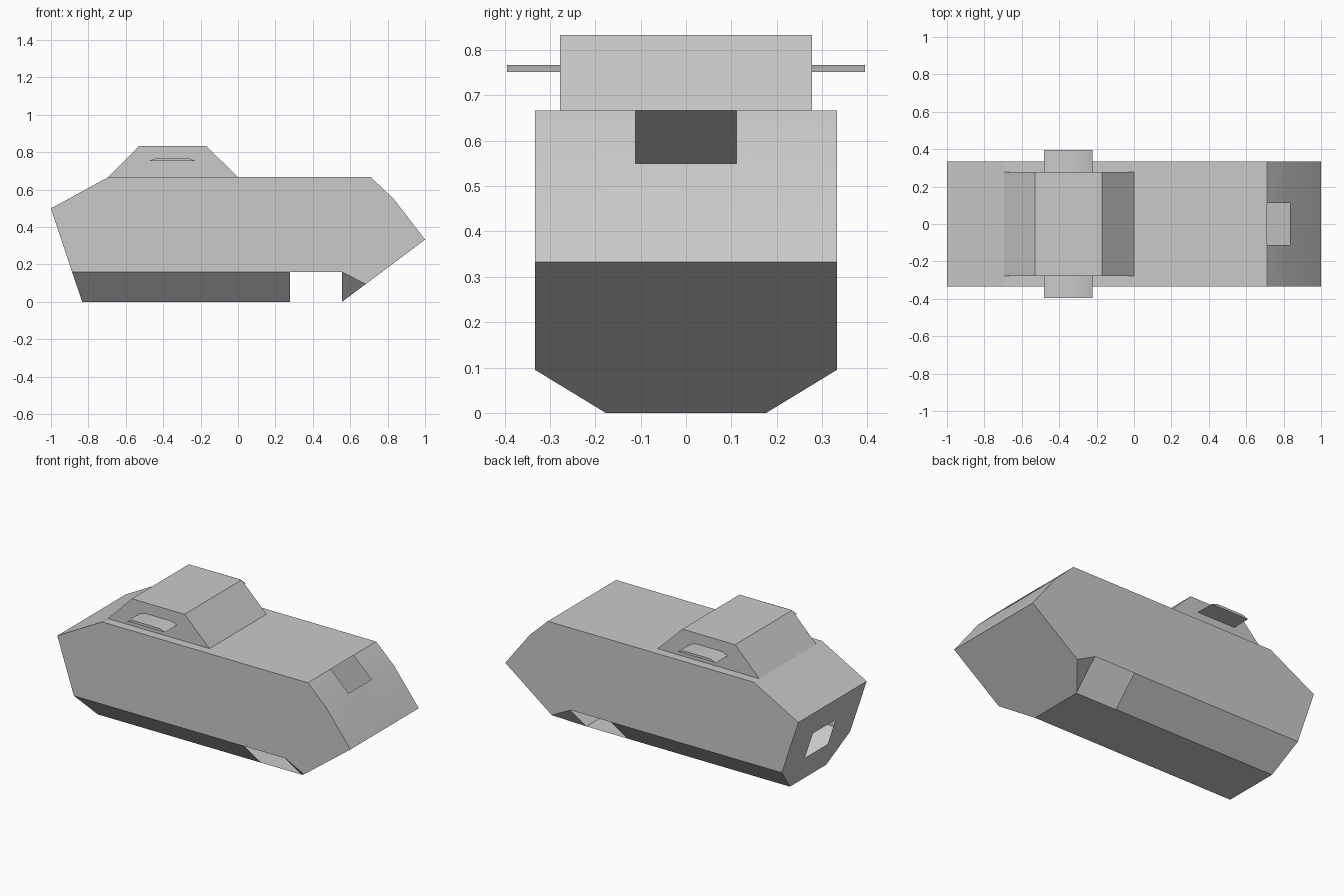
import bpy, bmesh, math
from mathutils import Vector

cube = bpy.data.objects.get("Cube")
if cube:
    bpy.data.objects.remove(cube, do_unlink=True)

grey = bpy.data.materials.new("plain_grey")
grey.use_nodes = True
colour = (0.59, 0.59, 0.59, 1)
grey.diffuse_color = colour
grey.node_tree.nodes["Principled BSDF"].inputs["Base Color"].default_value = colour


def finish(name, bm):
    """Turn a bmesh into a shaded, coloured object."""
    bmesh.ops.recalc_face_normals(bm, faces=bm.faces[:])
    mesh = bpy.data.meshes.new(name)
    bm.to_mesh(mesh)
    bm.free()
    mesh.materials.append(grey)
    obj = bpy.data.objects.new(name, mesh)
    bpy.context.collection.objects.link(obj)
    bpy.ops.object.select_all(action='DESELECT')
    obj.select_set(True)
    bpy.context.view_layer.objects.active = obj
    bpy.ops.object.shade_smooth_by_angle(angle=math.radians(25))
    return obj


def prism(name, profile, y0, y1, open_edge=None):
    """Extrude an x-z profile along y, leaving one strip open if asked."""
    bm = bmesh.new()
    rings = [[bm.verts.new((x, y, z)) for x, z in profile] for y in (y0, y1)]
    for ring in rings:
        bm.faces.new(ring)
    n = len(profile)
    for i in range(n):
        if i != open_edge:
            j = (i + 1) % n
            bm.faces.new((rings[0][i], rings[0][j], rings[1][j], rings[1][i]))
    return finish(name, bm)


def cut_opening(bm, face, planes, inside):
    """Slice one face along planes and remove the pieces inside the opening."""
    pieces = [face]
    for co, no in planes:
        geom = set(pieces)
        for f in pieces:
            geom.update(f.edges, f.verts)
        cut = bmesh.ops.bisect_plane(bm, geom=list(geom), plane_co=co, plane_no=no)
        pieces = [g for g in cut["geom"] if isinstance(g, bmesh.types.BMFace)]
    doomed = [f for f in pieces if inside(f.calc_center_median())]
    bmesh.ops.delete(bm, geom=doomed, context='FACES')


# Hull shell: side outline at full width, belly outline at narrow width
WIDE, NARROW = 0.333, 0.177
side = {"tail": (-1, 0.5), "roof_back": (-0.694, 0.667), "roof_front": (0.71, 0.667),
        "brow": (0.833, 0.55), "nose": (1, 0.333), "chin": (0.683, 0.095),
        "sill_front": (0.556, 0.16), "sill_mid": (0.278, 0.16), "sill_back": (-0.887, 0.16)}
belly = {"keel_front": (0.556, 0), "keel_mid": (0.278, 0), "keel_back": (-0.833, 0)}

bm = bmesh.new()
pts = {}
for s in (-1, 1):
    for outline, width in ((side, WIDE), (belly, NARROW)):
        for key, (x, z) in outline.items():
            pts[key, s] = bm.verts.new((x, s * width, z))


def across(*keys):
    """Face spanning both sides of the hull."""
    return bm.faces.new([pts[k, -1] for k in keys] + [pts[k, 1] for k in reversed(keys)])


# Side walls and lower chamfers, with the open bay between them
for s in (-1, 1):
    for keys in (tuple(side), ("chin", "keel_front", "sill_front"),
                 ("sill_mid", "keel_mid", "keel_back", "sill_back")):
        bm.faces.new([pts[k, s] for k in keys])

# Roof, nose, belly and tail
across("tail", "roof_back")
across("roof_back", "roof_front")
windscreen = across("roof_front", "brow")
across("brow", "nose")
across("nose", "chin", "keel_front")
across("keel_front", "keel_mid")
across("keel_mid", "keel_back")
tail_face = across("keel_back", "sill_back", "tail")

# Windscreen and tail door openings
HALF = 0.111
sides = [(Vector((0, s * HALF, 0)), Vector((0, 1, 0))) for s in (-1, 1)]
levels = [(Vector((0, 0, z)), Vector((0, 0, 1))) for z in (0.167, 0.333)]
cut_opening(bm, windscreen, sides, lambda c: abs(c.y) < HALF)
cut_opening(bm, tail_face, sides + levels,
            lambda c: abs(c.y) < HALF and 0.167 < c.z < 0.333)
finish("hull", bm)

# Cabin on the roof
prism("cabin", [(-0.694, 0.667), (-0.53, 0.833), (-0.17, 0.833), (0, 0.667)],
      -0.278, 0.278, open_edge=3)

# Thin awnings on the cabin sides
for name, s in (("right_awning", -1), ("left_awning", 1)):
    prism(name, [(-0.48, 0.752), (-0.44, 0.767), (-0.26, 0.767), (-0.222, 0.752)],
          s * 0.277, s * 0.395)
